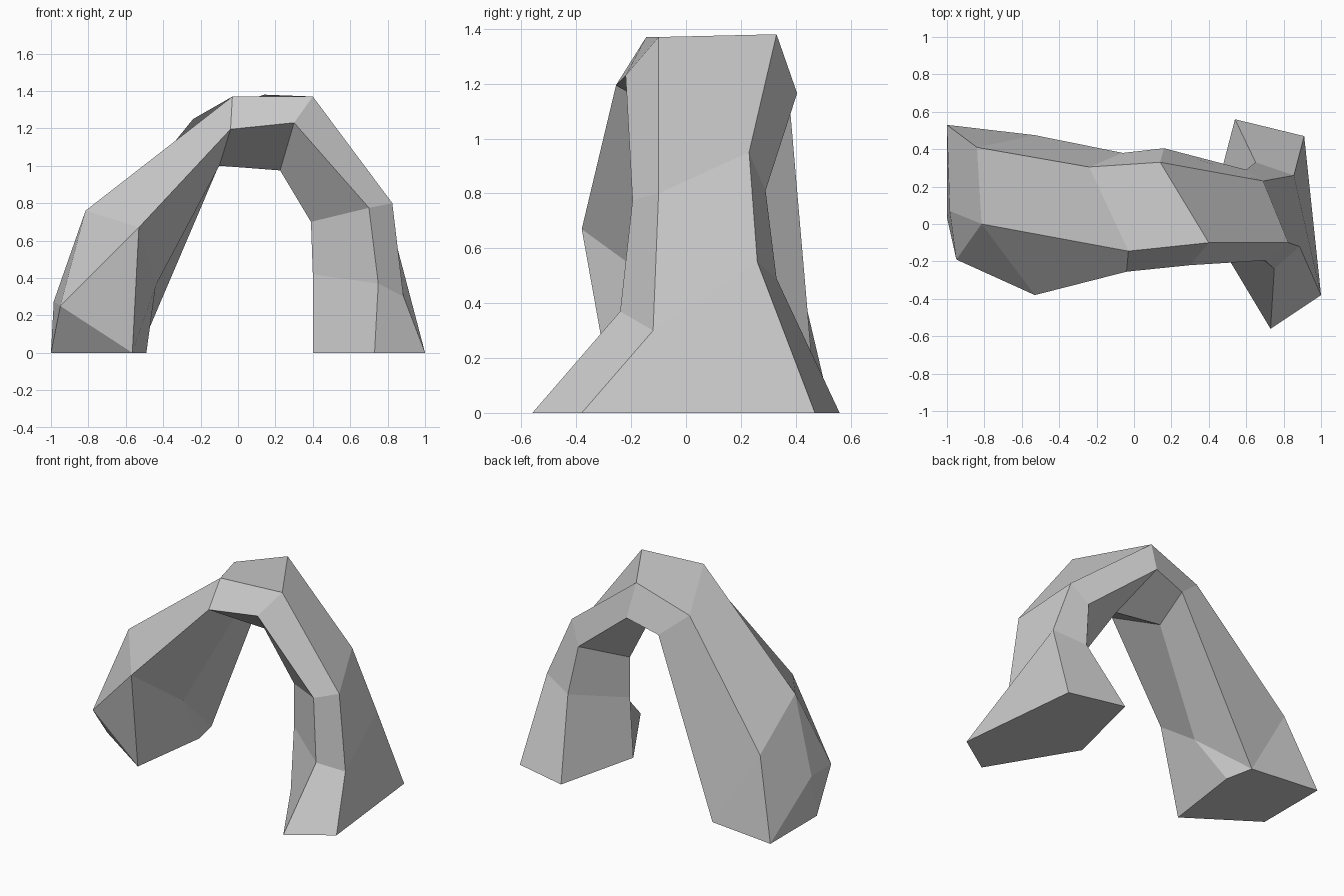
import bpy, bmesh

if "Cube" in bpy.data.objects:
    bpy.data.objects.remove(bpy.data.objects["Cube"])

# Five-sided cross-sections along the arch, right foot to left leg.
# Order: front-bottom, front-top, back-top, back-bottom, inner
sections = [
    [(.73, -.56, 0), (1, -.38, 0), (.91, .47, 0), (.54, .56, 0), (.40, -.01, 0)],
    [(.75, -.24, .37), (.885, -.12, .30), (.855, .26, .55), (.65, .33, .49), (.40, .025, .42)],
    [(.70, -.195, .775), (.825, -.10, .80), (.69, .23, .95), (.60, .29, .81), (.39, .04, .70)],
    [(.30, -.22, 1.23), (.40, -.10, 1.37), (.14, .33, 1.38), (.16, .405, 1.165), (.225, .10, .975)],
    [(-.04, -.255, 1.195), (-.03, -.145, 1.37), (-.24, .305, 1.25), (-.06, .38, 1.10), (-.10, .125, 1.0)],
    [(-.53, -.38, .67), (-.815, 0, .76), (-.84, .41, .51), (-.53, .475, 0), (-.44, .045, .36)],
]

bm = bmesh.new()
rings = [[bm.verts.new(p) for p in ring] for ring in sections]

# Loft the span
for a, b in zip(rings, rings[1:]):
    for i in range(5):
        j = (i + 1) % 5
        bm.faces.new((a[i], a[j], b[j], b[i]))
bm.faces.new(rings[0])

# Chipped left foot: the back-bottom corner already touches the ground
fb, ft, bt, bb, inner = rings[-1]
toe, outer, heel, inside, chip_front, chip_side = [bm.verts.new(p) for p in (
    (-.565, -.26, 0), (-1, .035, 0), (-1, .53, 0), (-.49, .286, 0),
    (-.95, -.19, .25), (-.985, .07, .275))]
for face in (
    (fb, ft, chip_front), (fb, chip_front, toe), (toe, chip_front, outer),
    (ft, chip_side, chip_front), (chip_front, chip_side, outer),
    (ft, bt, heel, chip_side), (chip_side, heel, outer),
    (bt, bb, heel), (bb, inner, inside), (inner, fb, toe, inside),
    (toe, outer, heel, bb, inside),
):
    bm.faces.new(face)

bmesh.ops.recalc_face_normals(bm, faces=bm.faces[:])
mesh = bpy.data.meshes.new("rock_arch")
bm.to_mesh(mesh)
bm.free()
bpy.context.collection.objects.link(bpy.data.objects.new("rock_arch", mesh))
